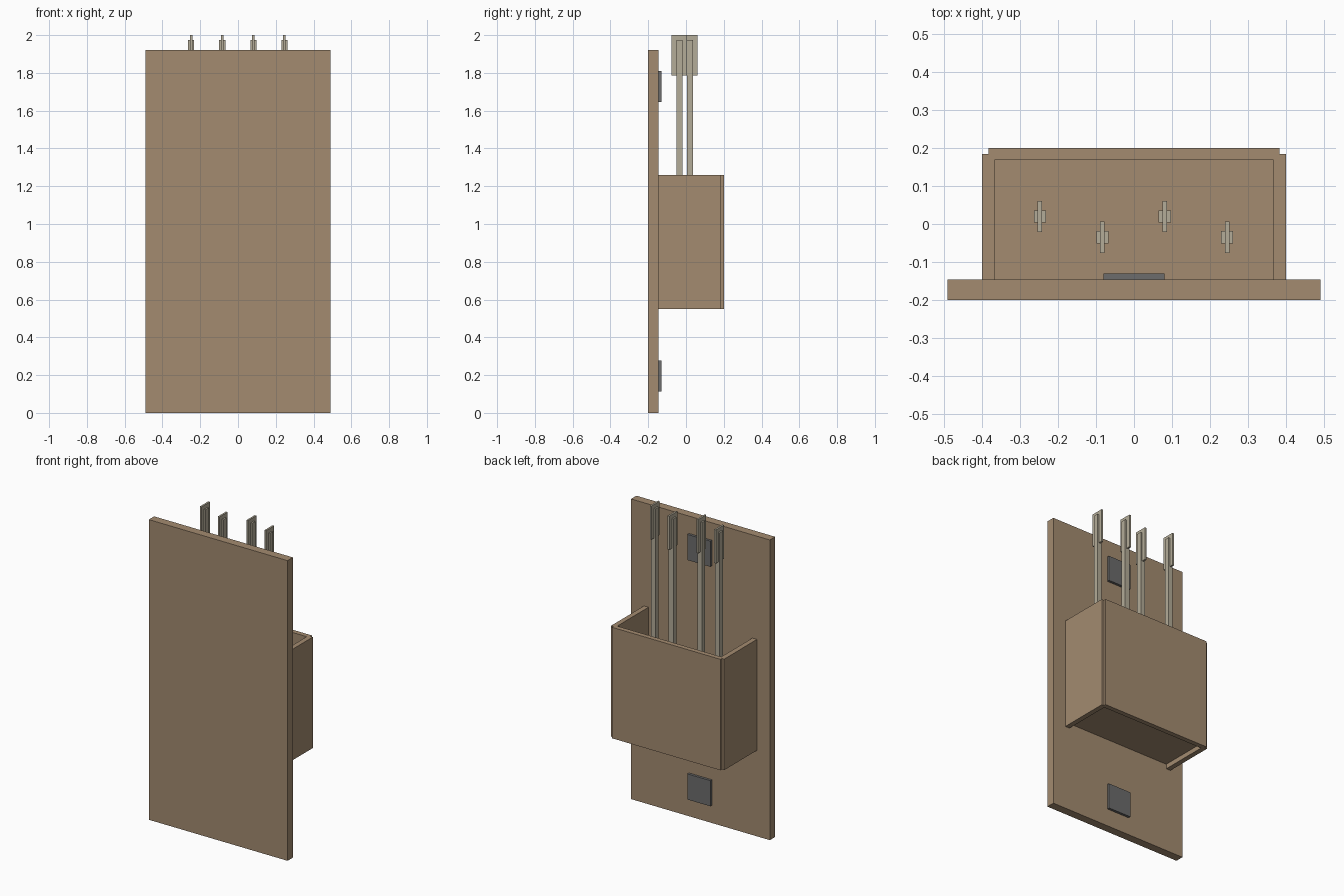
import bpy
import bmesh

cube = bpy.data.objects.get("Cube")
if cube:
    bpy.data.objects.remove(cube, do_unlink=True)


def make_material(name, rgb):
    mat = bpy.data.materials.new(name)
    mat.use_nodes = True
    colour = (*rgb, 1.0)
    mat.diffuse_color = colour
    mat.node_tree.nodes["Principled BSDF"].inputs["Base Color"].default_value = colour
    return mat


def box(name, xs, ys, zs, mat):
    """Box spanning the given (low, high) ranges, origin at its centre."""
    ranges = (xs, ys, zs)
    size = [hi - lo for lo, hi in ranges]
    mesh = bpy.data.meshes.new(name)
    bm = bmesh.new()
    bmesh.ops.create_cube(bm, size=1.0)
    bmesh.ops.scale(bm, vec=size, verts=bm.verts)
    bm.to_mesh(mesh)
    bm.free()
    mesh.materials.append(mat)
    obj = bpy.data.objects.new(name, mesh)
    obj.location = [(lo + hi) / 2 for lo, hi in ranges]
    bpy.context.collection.objects.link(obj)
    return obj


def around(centre, half):
    return (centre - half, centre + half)


wood = make_material("brown wood", (0.366, 0.258, 0.162))
pale = make_material("pale beige", (0.456, 0.413, 0.314))
grey = make_material("dark grey", (0.15, 0.15, 0.15))

BOARD_BACK = -0.146
HOLDER = (0.55, 1.26)
FLOOR_Z = 0.58

# Upright board
box("board", (-0.491, 0.491), (-0.2, BOARD_BACK), (0, 1.92), wood)

# Open-topped holder: side walls stop short of the outer wall's face
for side, sign in (("left", 1), ("right", -1)):
    box(f"holder_{side}_wall", around(sign * 0.384, 0.016),
        (BOARD_BACK, 0.185), HOLDER, wood)
box("holder_back_wall", (-0.384, 0.384), (0.169, 0.2), HOLDER, wood)

# Floor set a little above the lower rim
box("holder_floor", (-0.37, 0.37), (BOARD_BACK, 0.17), (FLOOR_Z, FLOOR_Z + 0.03), wood)

# Square pads on the back of the board
for name, z in (("upper_pad", 1.727), ("lower_pad", 0.195)):
    box(name, around(0, 0.081), (BOARD_BACK, -0.13), around(z, 0.082), grey)

# Brushes standing in the holder, staggered in depth
for i in range(4):
    x = -0.248 + i * 0.1645
    y = 0.02 if i % 2 == 0 else -0.035
    box(f"brush_handle_{i + 1}", around(x, 0.016), around(y, 0.016),
        (FLOOR_Z + 0.03, 1.975), pale)
    box(f"brush_head_{i + 1}", around(x, 0.006), around(y, 0.041),
        (1.785, 2.0), pale)
